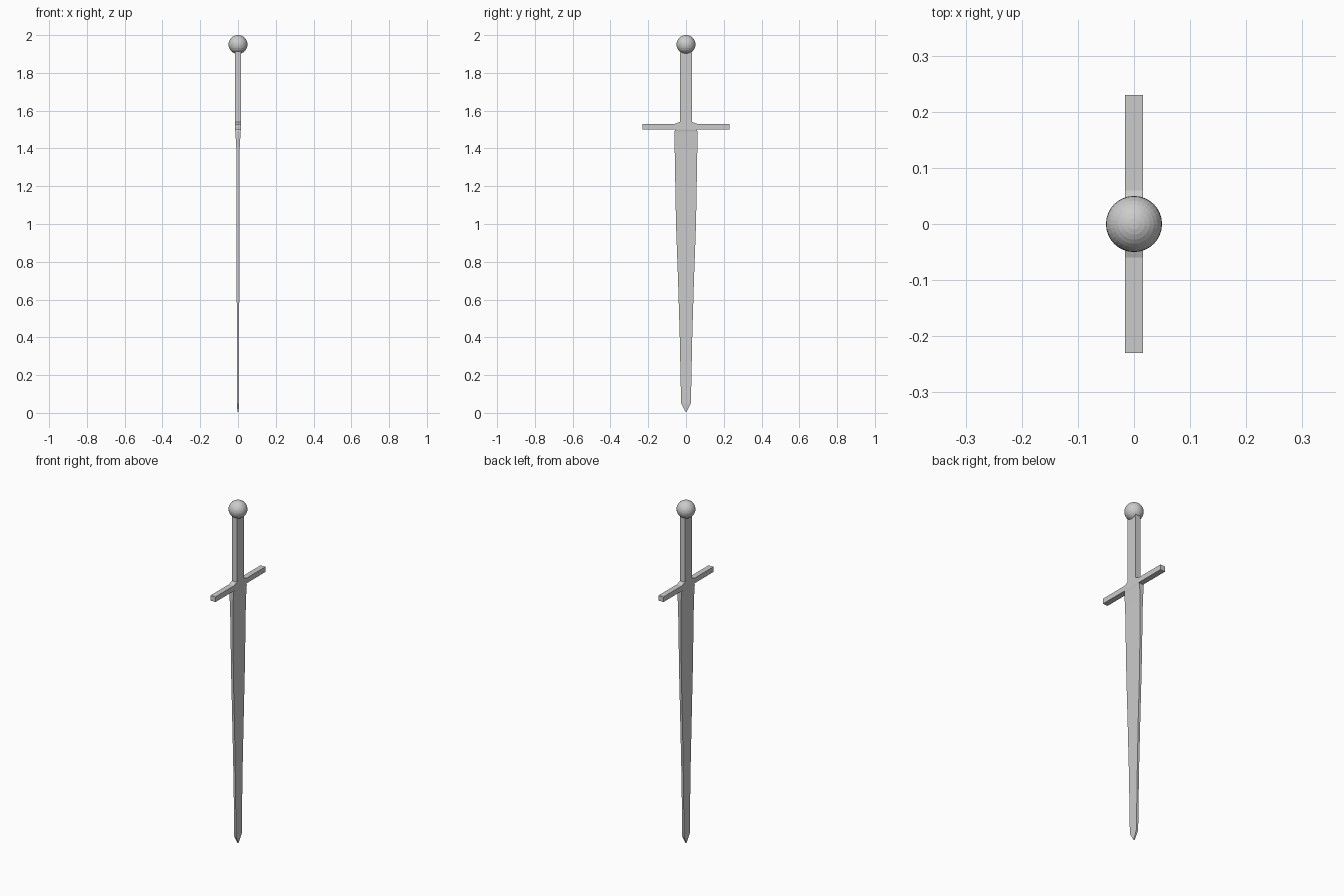
import bpy, bmesh

if "Cube" in bpy.data.objects:
    bpy.data.objects.remove(bpy.data.objects["Cube"])


def finish(name, bm):
    bmesh.ops.recalc_face_normals(bm, faces=bm.faces)
    mesh = bpy.data.meshes.new(name)
    bm.to_mesh(mesh)
    bm.free()
    obj = bpy.data.objects.new(name, mesh)
    bpy.context.collection.objects.link(obj)
    return obj


def loft(name, sections):
    """Skin flat six-point sections given as (z, half_y, half_x)."""
    bm = bmesh.new()
    rings = []
    for z, hy, hx in sections:
        pts = [(hx, -hy), (hx, 0), (hx, hy), (-hx, hy), (-hx, 0), (-hx, -hy)]
        rings.append([bm.verts.new((x, y, z)) for x, y in pts])
    for a, b in zip(rings, rings[1:]):
        for i in range(6):
            j = (i + 1) % 6
            bm.faces.new((a[i], a[j], b[j], b[i]))
    bm.faces.new(rings[0])
    bm.faces.new(rings[-1])
    return finish(name, bm)


# Tapering blade, thickening where it meets the guard
loft("blade", [
    (0.005, 0.002, 0.003), (0.05, 0.026, 0.006), (0.40, 0.033, 0.006),
    (0.70, 0.042, 0.007), (1.00, 0.053, 0.007), (1.40, 0.060, 0.009),
    (1.49, 0.061, 0.014), (1.50, 0.056, 0.016)])

# Straight rectangular grip
loft("grip", [(1.53, 0.033, 0.016), (1.93, 0.033, 0.016)])

# Crossguard extruded from its outline, rising slightly at the grip
half = [(0.06, 1.50), (0.23, 1.50), (0.23, 1.53), (0.06, 1.53), (0.033, 1.54)]
outline = half + [(-y, z) for y, z in reversed(half)]
bm = bmesh.new()
face = bm.faces.new([bm.verts.new((-0.016, y, z)) for y, z in outline])
ext = bmesh.ops.extrude_face_region(bm, geom=[face], use_keep_orig=True)
bmesh.ops.translate(bm, vec=(0.032, 0, 0),
                    verts=[v for v in ext["geom"] if isinstance(v, bmesh.types.BMVert)])
finish("crossguard", bm)

# Round pommel
bpy.ops.mesh.primitive_uv_sphere_add(segments=32, ring_count=16, radius=0.05,
                                     location=(0, 0, 1.95))
bpy.context.object.name = "pommel"
